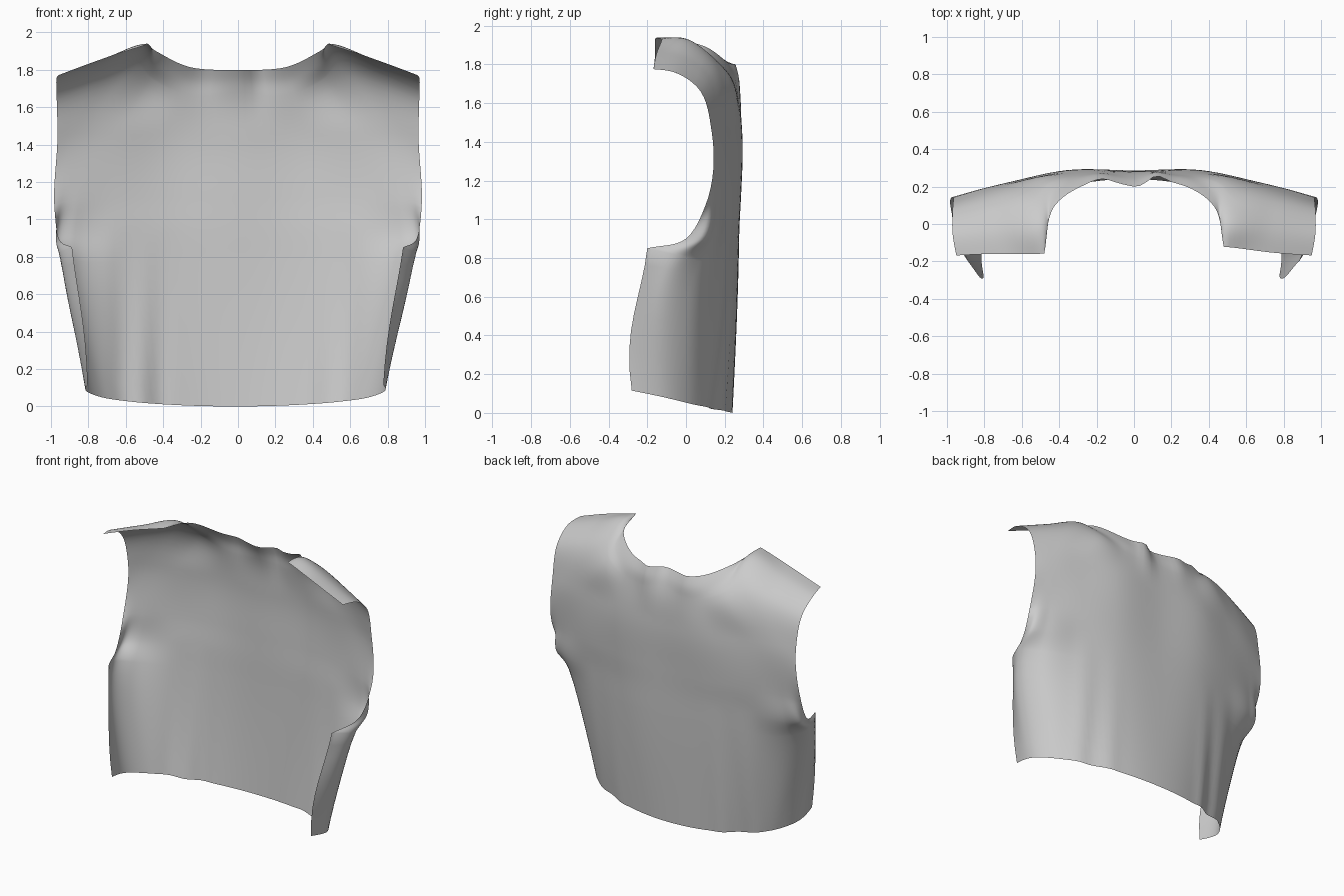
import bpy, bmesh, math
from mathutils import Vector

if "Cube" in bpy.data.objects:
    bpy.data.objects.remove(bpy.data.objects["Cube"])

# Half cross-sections from the centre back out to the side edge
hem = [(0, .24, 0), (.32, .205, .008), (.56, .12, .026), (.71, .02, .048), (.797, -.12, .082), (.79, -.28, .115)]
armpit = [(0, .272, .78), (.36, .255, .77), (.66, .18, .77), (.87, .08, .78), (.952, -.03, .81), (.885, -.2, .85)]
underarm = [(0, .275, .95), (.36, .265, .95), (.66, .2, .93), (.87, .14, .91), (.97, .075, .895), (.958, 0, .9)]
blade_low = [(0, .28, 1.12), (.36, .278, 1.12), (.66, .218, 1.11), (.85, .163, 1.10), (.94, .13, 1.09), (.982, .1, 1.07)]
blade_high = [(0, .285, 1.42), (.36, .285, 1.44), (.62, .23, 1.46), (.80, .187, 1.46), (.90, .156, 1.455), (.965, .133, 1.45)]
yoke = [(0, .262, 1.67), (.30, .26, 1.67), (.46, .22, 1.75), (.55, .13, 1.835), (.76, .085, 1.775), (.97, .06, 1.68)]
ridge = [(0, .24, 1.74), (.28, .24, 1.75), (.44, .15, 1.83), (.50, 0, 1.93), (.735, -.03, 1.845), (.97, -.05, 1.755)]
neck_shoulder = [(0, .21, 1.80), (.26, .207, 1.815), (.43, .09, 1.895), (.48, -.14, 1.937), (.72, -.155, 1.86), (.95, -.168, 1.775)]
SECTIONS = [hem, armpit, underarm, blade_low, blade_high, yoke, ridge, neck_shoulder]
SUB = 8


def spline(pts, corners=(), w=1.0):
    """Smooth curve through pts; the listed points become corners by weight w."""
    n = len(pts)
    d = [max((pts[i + 1] - pts[i]).length, 1e-6) for i in range(n - 1)]
    s = [(pts[i + 1] - pts[i]) / d[i] for i in range(n - 1)]
    m = [None] * n
    for i in range(1, n - 1):
        m[i] = (s[i - 1] * d[i] + s[i] * d[i - 1]) / (d[i] + d[i - 1])
    m[0] = 1.5 * s[0] - .5 * m[1]
    m[-1] = 1.5 * s[-1] - .5 * m[-2]
    out = []
    for i in range(n - 1):
        a = m[i].lerp(s[i], w) if i in corners else m[i]
        b = m[i + 1].lerp(s[i], w) if i + 1 in corners else m[i + 1]
        for k in range(SUB):
            t = k / SUB
            t2, t3 = t * t, t ** 3
            out.append(pts[i] * (2 * t3 - 3 * t2 + 1) + a * d[i] * (t3 - 2 * t2 + t)
                       + pts[i + 1] * (3 * t2 - 2 * t3) + b * d[i] * (t3 - t2))
    out.append(pts[-1].copy())
    return out


def bump(x, c, r):
    return math.exp(-((x - c) / r) ** 2)


def drape(p):
    """Cloth folds at the neck and waist, plus the slight lean of the hem."""
    x, y, z = p
    neck = max(0, min(1, (z - 1.45) / .35)) ** 2
    dy = neck * (.022 * bump(x, -.17, .07) - .012 * bump(x, .02, .06) + .04 * bump(x, .12, .06))
    low = max(0, 1 - z / .95) * (1 if y > 0 else 0) * min(1, max(0, y) / .08)
    for c, a in ((-.62, .012), (-.5, -.016), (-.4, .012), (.38, .008), (.5, -.01), (.6, .008)):
        dy += low * a * bump(x, c, .05)
    dy += .018 * math.copysign(1, x) * bump(abs(x), .48, .2) * bump(y, -.14, .15) * (z > 1.7)
    return (x - .015 * max(0, 1 - z), y + dy, z)


# Vertical seams, with a corner where the side edge meets the armhole
columns = [spline([Vector(r[c]) for r in SECTIONS], (1,) if c == 5 else ()) for c in range(6)]

# Mirrored rows, with corners at the neck ends of the shoulders
bm = bmesh.new()
grid = []
count = len(columns[0])
for j in range(count):
    half = [col[j] for col in columns]
    full = [Vector((-p.x, p.y, p.z)) for p in half[:0:-1]] + half
    w = max(0, 1 - (count - 1 - j) / SUB) ** 2
    grid.append([bm.verts.new(drape(p)) for p in spline(full, (2, 8), w)])
for lo, hi in zip(grid, grid[1:]):
    for i in range(len(lo) - 1):
        f = bm.faces.new((lo[i], hi[i], hi[i + 1], lo[i + 1]))
        f.smooth = True

mesh = bpy.data.meshes.new("vest_back_panel")
bm.to_mesh(mesh)
bm.free()
panel = bpy.data.objects.new("vest_back_panel", mesh)
bpy.context.collection.objects.link(panel)
